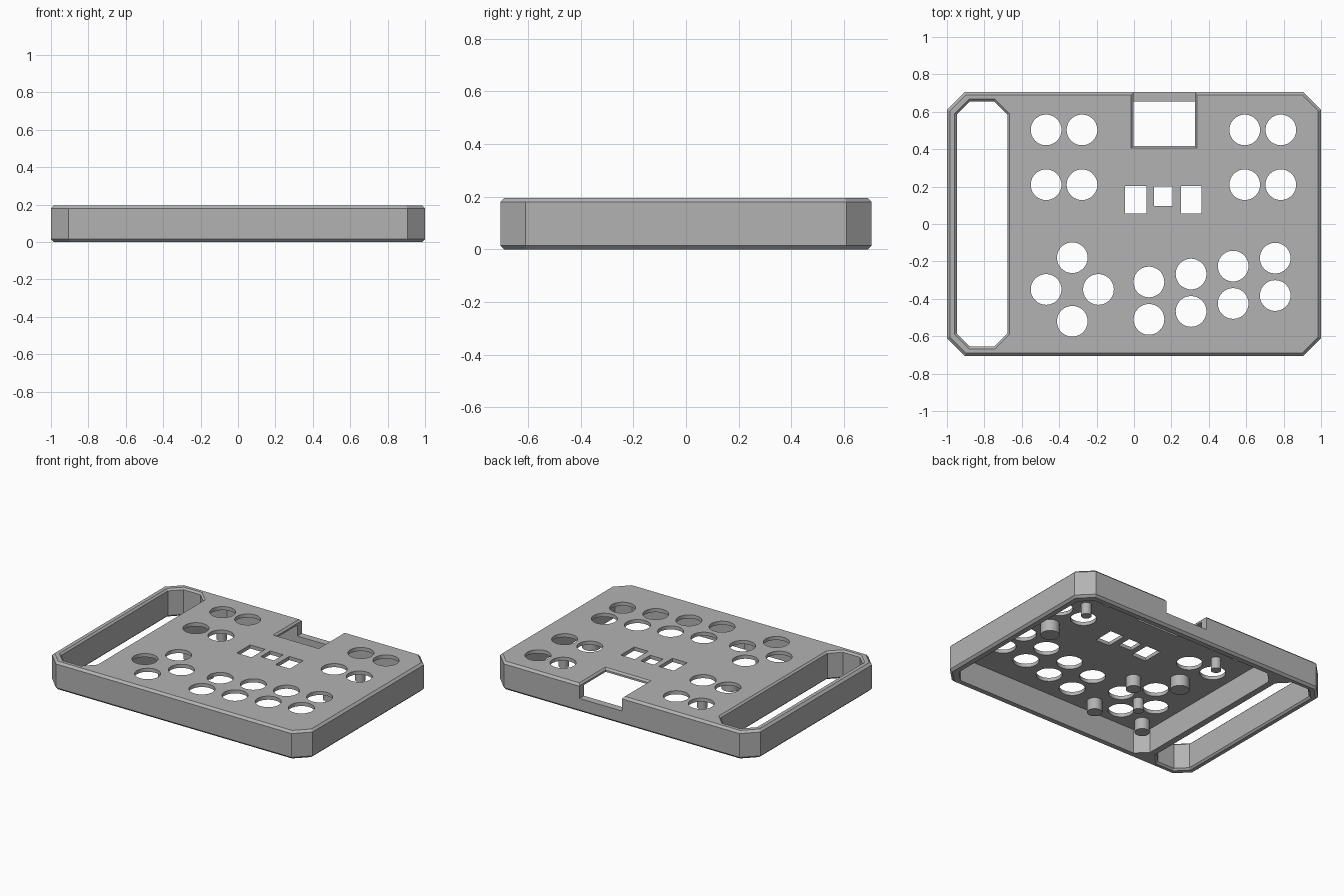
import bpy, bmesh, math

if "Cube" in bpy.data.objects:
    bpy.data.objects.remove(bpy.data.objects["Cube"])

H = 0.195        # case height
PLATE = 0.17     # underside of the top plate
WALL = 0.05
BEVEL = 0.015

grey = bpy.data.materials.new("matte grey")
grey.diffuse_color = (0.45, 0.45, 0.45, 1)
grey.use_nodes = True
grey.node_tree.nodes["Principled BSDF"].inputs["Base Color"].default_value = grey.diffuse_color


def octagon(x0, x1, y0, y1, cut, inset):
    """Rectangle with cut corners, moved inward evenly by inset."""
    x0, x1, y0, y1 = x0 + inset, x1 - inset, y0 + inset, y1 - inset
    c = cut - inset * (2 - math.sqrt(2))
    if cut == 0:
        return [(x0, y0), (x1, y0), (x1, y1), (x0, y1)]
    return [(x0 + c, y0), (x1 - c, y0), (x1, y0 + c), (x1, y1 - c),
            (x1 - c, y1), (x0 + c, y1), (x0, y1 - c), (x0, y0 + c)]


def circle(x, y, r, n=48):
    return [(x + r * math.cos(2 * math.pi * i / n), y + r * math.sin(2 * math.pi * i / n))
            for i in range(n)]


def loft(bm, rings):
    """Closed solid through a stack of (outline, z) rings, bottom to top."""
    loops = [[bm.verts.new((x, y, z)) for x, y in pts] for pts, z in rings]
    n = len(loops[0])
    for a, b in zip(loops, loops[1:]):
        for i in range(n):
            j = (i + 1) % n
            bm.faces.new((a[i], a[j], b[j], b[i]))
    bm.faces.new(loops[0][::-1])
    bm.faces.new(loops[-1])


def make(name, solids):
    bm = bmesh.new()
    for rings in solids:
        loft(bm, rings)
    me = bpy.data.meshes.new(name)
    bm.to_mesh(me)
    bm.free()
    me.materials.append(grey)
    ob = bpy.data.objects.new(name, me)
    bpy.context.collection.objects.link(ob)
    return ob


def cut(target, name, solids):
    tool = make(name, solids)
    tool.hide_render = True
    tool.hide_set(True)
    mod = target.modifiers.new(name, 'BOOLEAN')
    mod.operation, mod.solver, mod.object = 'DIFFERENCE', 'EXACT', tool


# Outer body with chamfered rims
body = (-1, 1, -0.705, 0.705, 0.095)
case = make("case", [[(octagon(*body, BEVEL), 0), (octagon(*body, 0), BEVEL),
                      (octagon(*body, 0), H - BEVEL), (octagon(*body, BEVEL), H)]])

# Hollow underside
cavity = (-0.62, 1 - WALL, -0.655, 0.655, 0.075)
cut(case, "cavity_cutter", [[(octagon(*cavity, 0), -0.1), (octagon(*cavity, 0), PLATE)]])

# Carrying handle opening, flared at both rims
grip = (-0.947, -0.677, -0.655, 0.655, 0.07)
cut(case, "handle_cutter", [[(octagon(*grip, -0.027), -BEVEL), (octagon(*grip, 0), 0.012),
                             (octagon(*grip, 0), H - 0.012), (octagon(*grip, -0.027), H + BEVEL)]])

# Rear notch, leaving a low back ledge
notch = (-0.003, 0.325, 0.417, 0.9, 0)
cut(case, "notch_cutter", [[(octagon(*notch, 0), 0.095), (octagon(*notch, 0), H - 0.012),
                            (octagon(*notch, -0.027), H + BEVEL)]])

# Button holes: three four-hole groups and a staggered double row
spots = [(x, y) for x in (-0.47, -0.278, 0.592, 0.785) for y in (0.21, 0.503)]
spots += [(-0.33 + dx, -0.35 + dy) for dx, dy in ((0.14, 0), (-0.14, 0), (0, 0.17), (0, -0.17))]
for i in range(4):
    x, y = 0.08 + 0.225 * i, -0.31 + 0.0425 * i
    spots += [(x, y), (x, y - 0.2)]
cut(case, "button_hole_cutter",
    [[(circle(x, y, 0.082), 0.1), (circle(x, y, 0.082), 0.3)] for x, y in spots])

# Small rectangular windows in the plate
windows = [(-0.048, 0.066, 0.055, 0.202), (0.107, 0.207, 0.097, 0.2), (0.252, 0.36, 0.055, 0.202)]
cut(case, "window_cutter",
    [[(octagon(*w, 0, 0), 0.1), (octagon(*w, 0, 0), 0.3)] for w in windows])

# Apply the cuts
bpy.context.view_layer.update()
deps = bpy.context.evaluated_depsgraph_get()
result = bpy.data.meshes.new_from_object(case.evaluated_get(deps))
case.modifiers.clear()
case.data = result
for ob in list(bpy.data.objects):
    if ob.name.endswith("_cutter"):
        bpy.data.objects.remove(ob)

# Support posts hanging under the plate: (x, y, radius)
posts = [(-0.33, -0.35, 0.033), (-0.375, 0.356, 0.033), (0.69, 0.356, 0.033),
         (-0.13, -0.16, 0.048), (-0.13, -0.54, 0.048), (-0.52, -0.54, 0.048),
         (-0.36, 0.02, 0.06), (0.71, 0.025, 0.06)]
supports = make("support_posts",
                [[(circle(x, y, r, 32), 0.09), (circle(x, y, r, 32), PLATE + 0.005)]
                 for x, y, r in posts])

# Smooth the round walls, keep the edges crisp
for ob in (case, supports):
    bpy.ops.object.select_all(action='DESELECT')
    ob.select_set(True)
    bpy.context.view_layer.objects.active = ob
    bpy.ops.object.shade_smooth_by_angle(angle=math.radians(25))
